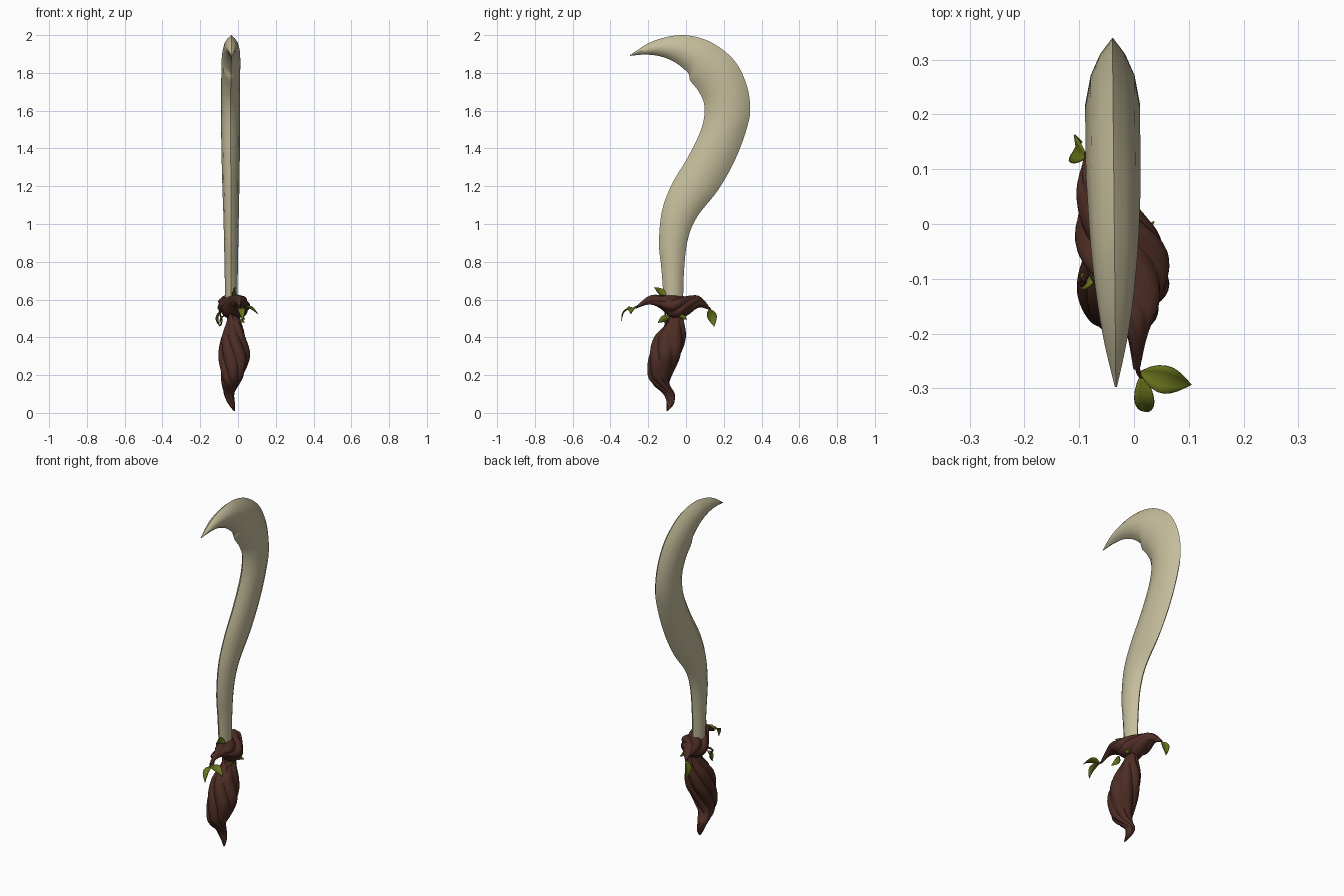
import bpy, bmesh, math
from mathutils import Vector

if "Cube" in bpy.data.objects:
    bpy.data.objects.remove(bpy.data.objects["Cube"])


def material(name, color):
    m = bpy.data.materials.new(name)
    m.diffuse_color = (*color, 1)
    m.use_nodes = True
    m.node_tree.nodes["Principled BSDF"].inputs["Base Color"].default_value = m.diffuse_color
    return m


BONE = material("bone", (0.56, 0.51, 0.33))
VINE = material("vine", (0.075, 0.026, 0.018))
LEAF = material("leaf", (0.14, 0.17, 0.012))


def spline(rows, steps):
    """Catmull-Rom interpolation of rows of numbers."""
    rows = [Vector(r) for r in rows]
    out = []
    for i in range(len(rows) - 1):
        a, b, c, d = (rows[min(max(i + k, 0), len(rows) - 1)] for k in (-1, 0, 1, 2))
        for s in range(steps):
            t = s / steps
            out.append(0.5 * (2 * b + (c - a) * t + (2 * a - 5 * b + 4 * c - d) * t * t
                              + (3 * b - a - 3 * c + d) * t ** 3))
    return out + [rows[-1]]


def finish(name, bm, mat, angle=40):
    bmesh.ops.recalc_face_normals(bm, faces=bm.faces)
    me = bpy.data.meshes.new(name)
    bm.to_mesh(me)
    bm.free()
    ob = bpy.data.objects.new(name, me)
    bpy.context.collection.objects.link(ob)
    me.materials.append(mat)
    bpy.ops.object.select_all(action='DESELECT')
    ob.select_set(True)
    bpy.context.view_layer.objects.active = ob
    bpy.ops.object.shade_smooth_by_angle(angle=math.radians(angle))
    return ob


def loft(name, rings, mat, angle=40):
    """Skin closed rings and cap both ends."""
    bm = bmesh.new()
    loops = [[bm.verts.new(p) for p in ring] for ring in rings]
    n = len(loops[0])
    for a, b in zip(loops, loops[1:]):
        for i in range(n):
            j = (i + 1) % n
            bm.faces.new((a[i], a[j], b[j], b[i]))
    bm.faces.new(loops[0])
    bm.faces.new(loops[-1])
    return finish(name, bm, mat, angle)


def twisted_bundle(name, stations, v_axis, lobes, turns):
    """Rope-like loft; stations are x, y, z, radius along x, radius along v_axis."""
    rows = spline([s[:3] for s in stations], 8)
    radii = spline([(s[3], s[4], 0) for s in stations], 8)
    n, rings = lobes * 8, []
    for k, (c, r) in enumerate(zip(rows, radii)):
        twist = turns * math.tau * k / (len(rows) - 1)
        ring = []
        for i in range(n):
            a = math.tau * i / n
            s = 0.86 + 0.17 * abs(math.sin(lobes * a / 2))
            ring.append(c + Vector((r.x * s * math.cos(a + twist), 0, 0))
                        + v_axis * (r.y * s * math.sin(a + twist)))
        rings.append(ring)
    return loft(name, rings, VINE, 50)


def tendril(name, points, radius):
    pts = spline(points, 6)
    rings = []
    for k, p in enumerate(pts):
        d = (pts[min(k + 1, len(pts) - 1)] - pts[max(k - 1, 0)]).normalized()
        u = d.orthogonal().normalized()
        v = d.cross(u)
        r = radius * (1 - 0.6 * k / (len(pts) - 1))
        rings.append([p + r * (u * math.cos(math.tau * i / 8) + v * math.sin(math.tau * i / 8))
                      for i in range(8)])
    loft(name, rings, VINE)


def leaf(name, base, tip, side, width, bend=0.15):
    """Pointed leaf folded along its midrib and arched."""
    base, tip = Vector(base), Vector(tip)
    d = tip - base
    side = Vector(side)
    side = (side - d * (side.dot(d) / d.dot(d))).normalized()
    up = side.cross(d).normalized()
    if up.z < 0:
        up.negate()
    bm, rows = bmesh.new(), []
    for k in range(9):
        t = k / 8
        w = width * 0.5 * max(0.03, math.sin(math.pi * t ** 0.8)) if k < 8 else 0.0005
        mid = base + d * t + up * d.length * bend * math.sin(math.pi * t)
        rows.append([bm.verts.new(mid + side * w * s + up * w * 0.35 * abs(s))
                     for s in (-1, -0.5, 0, 0.5, 1)])
    for a, b in zip(rows, rows[1:]):
        for i in range(4):
            bm.faces.new((a[i], a[i + 1], b[i + 1], b[i]))
    ob = finish(name, bm, LEAF)
    mod = ob.modifiers.new("thickness", 'SOLIDIFY')
    mod.thickness = 0.003


# Blade: outer edge (y, z) and inner edge (y, z), plus half thickness and centre x
outer = [(-.016, .56), (-.01, .76), (.01, .92), (.06, 1.04), (.17, 1.18), (.26, 1.34),
         (.32, 1.5), (.34, 1.61), (.32, 1.74), (.26, 1.86), (.17, 1.94), (.075, 1.985),
         (-.03, 2.0), (-.14, 1.98), (-.22, 1.945), (-.297, 1.893)]
inner = [(-.115, .56), (-.13, .76), (-.143, .9), (-.127, 1.07), (-.075, 1.21), (.005, 1.345),
         (.068, 1.47), (.095, 1.56), (.095, 1.64), (.065, 1.705), (.022, 1.76), (.01, 1.8),
         (-.06, 1.857), (-.138, 1.888), (-.217, 1.897), (-.297, 1.89)]
half = [.032, .035, .038, .041, .045, .048, .05, .05, .05, .05, .05, .048, .043, .033, .02, .002]
section = [(0, 0), (.12, .45), (.28, .8), (.5, 1), (.72, .82), (.88, .48), (1, 0)]
mirrored = section + [(t, -h) for t, h in section[-2:0:-1]]
edge_a = spline([(h, *p) for h, p in zip(half, outer)], 5)
edge_b = spline([(h, *p) for h, p in zip(half, inner)], 5)
rings = []
for a, b in zip(edge_a, edge_b):
    cx = -0.033 - 0.006 * max(0, min(1, (a.y + 0.3) / 0.6))
    rings.append([Vector((cx + h * a.x, *(a.yz.lerp(b.yz, t)))) for t, h in mirrored])
loft("blade", rings, BONE)

# Grip of twisted vines tapering to a curled root
twisted_bundle("grip", [
    (-.035, -.06, .56, .03, .04), (-.022, -.052, .49, .036, .042), (-.024, -.085, .4, .066, .082),
    (-.02, -.113, .3, .082, .085), (-.03, -.138, .2, .061, .063), (-.04, -.13, .15, .045, .045),
    (-.047, -.09, .1, .028, .03), (-.035, -.083, .05, .018, .02), (-.02, -.1, .01, .004, .004)],
    Vector((0, 1, 0)), 6, 0.7)

# Guard: vine bundle crossing the blade base
twisted_bundle("guard", [
    (.005, -.265, .558, .006, .006), (.005, -.2, .595, .02, .022), (0, -.14, .59, .05, .035),
    (-.015, -.08, .565, .077, .057), (-.025, -.03, .56, .08, .06), (-.045, .02, .573, .06, .048),
    (-.065, .07, .588, .038, .03), (-.08, .11, .565, .015, .015), (-.085, .125, .55, .004, .004)],
    Vector((0, 0, 1)), 5, 0.8)

# Thin tendrils
tendril("left_tendril", [(.003, -.24, .575), (.008, -.27, .557), (.016, -.285, .55)], .006)
tendril("right_tendril", [(-.08, .1, .57), (-.086, .125, .555), (-.088, .13, .545)], .006)
tendril("hanging_tendril", [(-.08, -.08, .55), (-.095, -.11, .525), (-.085, -.1, .49),
                            (-.092, -.115, .46)], .006)

# Leaves
leaf("front_leaf_large", (.01, -.27, .555), (.105, -.293, .525), (0, 1, .2), .05)
leaf("front_leaf_small", (.014, -.272, .555), (.025, -.343, .488), (1, 0, 0), .035, .25)
leaf("back_leaf", (-.087, .122, .55), (-.097, .15, .457), (.2, 1, .3), .05)
leaf("upper_leaf", (-.008, -.105, .615), (-.012, -.168, .665), (.4, 1, 1), .035)
leaf("lower_leaf_a", (.03, -.085, .51), (.032, -.15, .478), (.3, 0, 1), .035)
leaf("lower_leaf_b", (.03, -.04, .515), (.035, .005, .495), (.3, 0, 1), .022)
leaf("lower_leaf_c", (-.07, -.1, .52), (-.095, -.11, .465), (0, 1, 0), .03)
